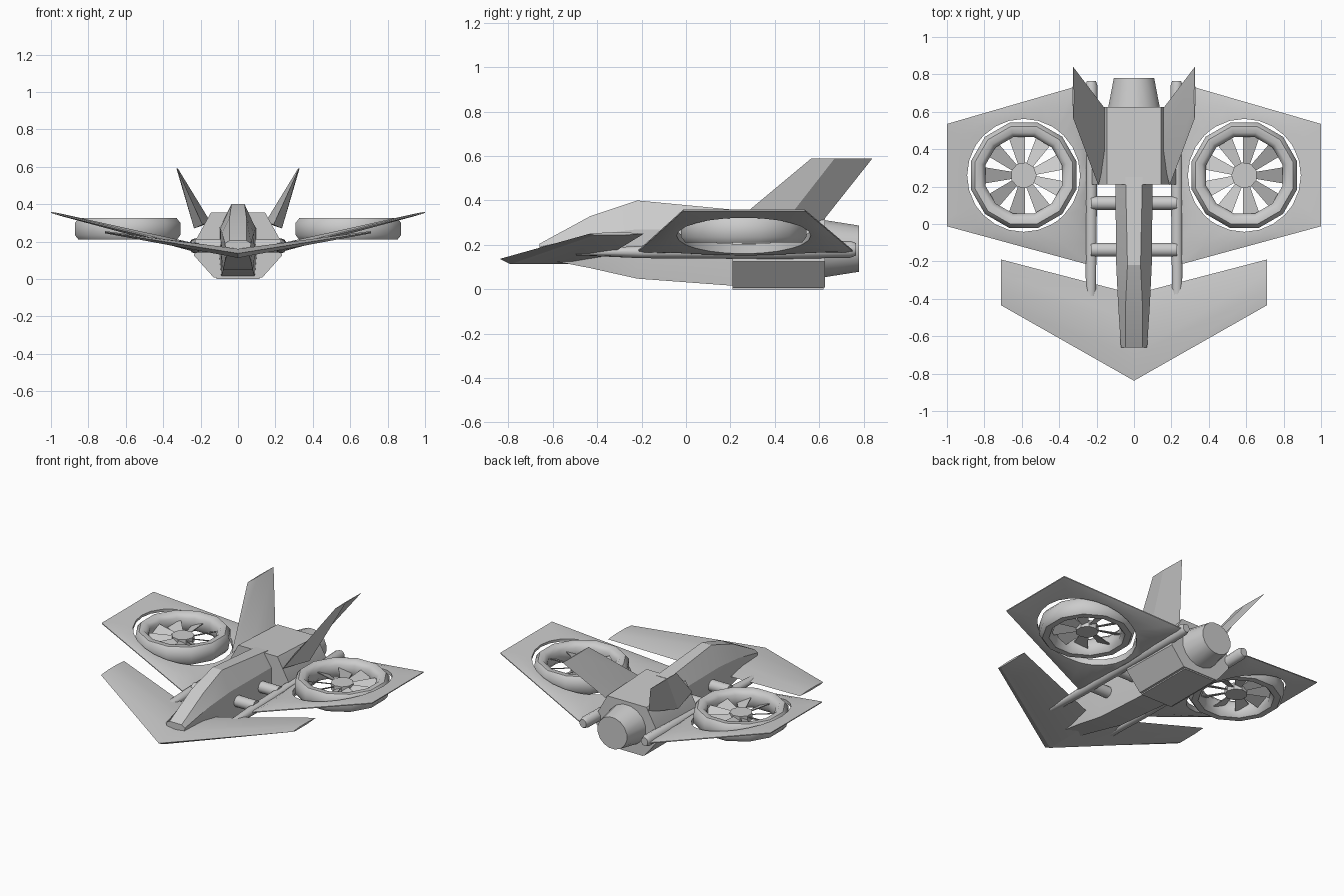
import bpy, bmesh, math
from mathutils import Vector

if "Cube" in bpy.data.objects:
    bpy.data.objects.remove(bpy.data.objects["Cube"])


def finish(name, bm, mirror=False, angle=35):
    """Turn a bmesh into a named object, optionally mirrored across x = 0."""
    bmesh.ops.remove_doubles(bm, verts=bm.verts, dist=1e-5)
    bmesh.ops.recalc_face_normals(bm, faces=bm.faces)
    me = bpy.data.meshes.new(name)
    bm.to_mesh(me)
    bm.free()
    me.shade_smooth()
    me.set_sharp_from_angle(angle=math.radians(angle))
    ob = bpy.data.objects.new(name, me)
    bpy.context.collection.objects.link(ob)
    if mirror:
        m = ob.modifiers.new("Mirror", 'MIRROR')
        m.use_mirror_merge = False
    return ob


def skin(bm, sections, closed=False, caps=True):
    """Bridge rings of equal point count."""
    rings = [[bm.verts.new(p) for p in s] for s in sections]
    n = len(rings[0])
    pairs = list(zip(rings, rings[1:]))
    if closed:
        pairs.append((rings[-1], rings[0]))
    for a, b in pairs:
        for i in range(n):
            j = (i + 1) % n
            bm.faces.new((a[i], a[j], b[j], b[i]))
    if caps and not closed:
        bm.faces.new(rings[0])
        bm.faces.new(rings[-1])


def loft(name, sections, mirror=False, angle=35):
    bm = bmesh.new()
    skin(bm, sections, caps=True)
    return finish(name, bm, mirror, angle)


def hull_section(y, half):
    """Symmetric cross-section from a half profile listed bottom to top."""
    return [(x, y, z) for x, z in half] + [(-x, y, z) for x, z in reversed(half)]


def circle_y(cx, y, cz, r, n, rz=None):
    rz = rz or r
    return [(cx + r * math.cos(2 * math.pi * (i + .5) / n), y,
             cz + rz * math.sin(2 * math.pi * (i + .5) / n)) for i in range(n)]


# Narrow front fuselage with faceted canopy spine
loft("fuselage", [
    hull_section(-.66, [(.055, .14), (.065, .16), (.07, .19), (.045, .205)]),
    hull_section(-.43, [(.07, .095), (.08, .16), (.085, .245), (.045, .33)]),
    hull_section(-.22, [(.08, .048), (.09, .13), (.095, .27), (.035, .40)]),
    hull_section(.25, [(.09, .013), (.10, .12), (.10, .27), (.045, .355)]),
], angle=20)

# Wide engine block at the rear
loft("engine_block", [
    hull_section(.21, [(.13, .008), (.235, .125), (.225, .21), (.145, .355)]),
    hull_section(.625, [(.13, .008), (.225, .125), (.215, .21), (.145, .335)]),
])

# Thin belly plate
loft("belly_plate", [
    hull_section(.21, [(.115, 0), (.115, .012)]),
    hull_section(.62, [(.115, 0), (.115, .012)]),
])

# Exhaust nozzle
loft("nozzle", [circle_y(0, .60, .183, .145, 16, .135),
                circle_y(0, .78, .183, .11, 16, .106)])


# Swept front wing, one loft from tip to tip
def canard_section(x, le, te, z, t):
    c = te - le
    return [(x, le, z), (x, le + .3 * c, z + t), (x, le + .7 * c, z + t),
            (x, te, z), (x, le + .65 * c, z - t), (x, le + .1 * c, z - t)]


tip = (-.435, -.19, .25, .006)
loft("front_wing", [canard_section(-.71, *tip),
                    canard_section(0, -.838, -.375, .137, .024),
                    canard_section(.71, *tip)], angle=20)

# Long side booms
loft("boom", [circle_y(.232, -.495, .165, .026, 10, .012),
              circle_y(.230, -.20, .168, .030, 10, .028),
              circle_y(.228, .40, .172, .034, 10, .036),
              circle_y(.228, .74, .180, .034, 10, .038),
              circle_y(.228, .765, .180, .025, 10, .028)], mirror=True, angle=50)

# Cross struts joining the booms to the fuselage
for i, y in enumerate((-.138, .112)):
    ring = [(y + .037 * math.cos(a * math.pi / 6), .178 + .037 * math.sin(a * math.pi / 6))
            for a in range(12)]
    loft(f"strut_{i + 1}", [[(-.23, p, q) for p, q in ring], [(.23, p, q) for p, q in ring]])

# Canted tail fins
loft("tail_fin", [
    [(.19, .205, .29), (.15, .38, .31), (.15, .61, .30), (.235, .42, .27)],
    [(.325, .565, .59), (.321, .67, .59), (.325, .84, .59), (.329, .67, .59)],
], mirror=True, angle=25)

# Rear wing: tapered six-cornered panel with a round fan opening
CX, CY, CZ = .59, .26, .268
outline = [Vector(p) for p in ((1, -.012), (1, .535), (.30, .738), (.235, .755),
                               (.235, -.22))]


def edge_point(a):
    """Where a ray from the fan centre meets the wing outline."""
    d = Vector((math.cos(a), math.sin(a)))
    c = Vector((CX, CY))
    best = 9
    for p, q in zip(outline, outline[1:] + outline[:1]):
        e, w = q - p, p - c
        den = d.cross(e)
        if abs(den) > 1e-9:
            t, u = w.cross(e) / den, w.cross(d) / den
            if t > 0 and -1e-4 <= u <= 1.0001:
                best = min(best, t)
    return c + d * best


angles = [2 * math.pi * i / 24 for i in range(24)]
angles += [math.atan2(p.y - CY, p.x - CX) % (2 * math.pi) for p in outline]
top_z = lambda x: .195 + (x - .25) * .222
low_z = lambda x: .150 + (x - .25) * .268
bands = [[] for _ in range(6)]
for a in sorted(angles):
    o = edge_point(a)
    h = Vector((CX + .302 * math.cos(a), CY + .302 * math.sin(a)))
    m = o.lerp(h, .45)
    mid = (top_z(o.x) + low_z(o.x)) / 2
    for band, p, z in zip(bands, (o, m, h, h, m, o),
                          (mid + .003, top_z(m.x), top_z(h.x),
                           low_z(h.x), low_z(m.x), mid - .003)):
        band.append((p.x, p.y, z))
bm = bmesh.new()
skin(bm, bands, closed=True)
finish("rear_wing", bm, True, 30)


# Fan shroud: octagonal section swept round twelve sides
def circle_z(r, z, n):
    return [(CX + r * math.cos(2 * math.pi * (i + .5) / n),
             CY + r * math.sin(2 * math.pi * (i + .5) / n), z) for i in range(n)]


profile = [(.232, .21), (.272, .21), (.292, .235), (.292, .30),
           (.270, .327), (.236, .327), (.212, .30), (.212, .235)]
bm = bmesh.new()
skin(bm, [circle_z(r, z, 12) for r, z in profile], closed=True)
finish("fan_shroud", bm, True, 50)

# Fan hub
loft("fan_hub", [circle_z(.07, .24, 9), circle_z(.07, .285, 9)], mirror=True)

# Nine pitched fan blades
bm = bmesh.new()
for k in range(9):
    a = 2 * math.pi * k / 9
    out, side = Vector((math.cos(a), math.sin(a), 0)), Vector((-math.sin(a), math.cos(a), 0))
    c = Vector((CX, CY, CZ - .003))
    rings = []
    for r, w in ((.055, .018), (.22, .045)):
        for_z = Vector((0, 0, w * .45))
        lo, hi = c + out * r - side * w - for_z, c + out * r + side * w + for_z
        t = Vector((0, 0, .003))
        rings.append([lo - t, hi - t, hi + t, lo + t])
    skin(bm, rings)
finish("fan_blades", bm, True)
